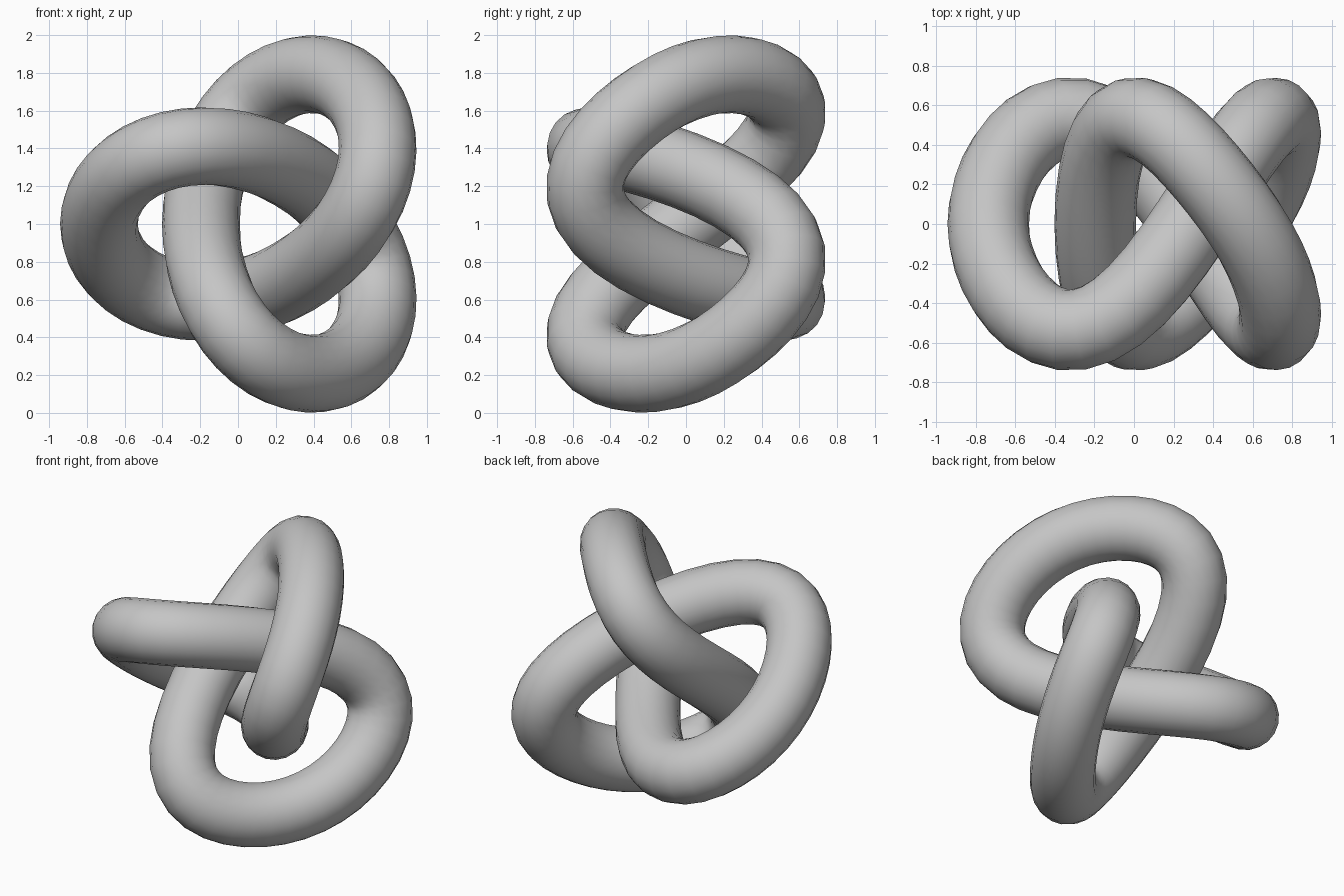
import bpy
from math import sin, cos, pi

cube = bpy.data.objects.get("Cube")
if cube:
    bpy.data.objects.remove(cube, do_unlink=True)

# Grey material
grey = bpy.data.materials.new("light_grey")
grey.use_nodes = True
colour = (0.56, 0.56, 0.56, 1)
grey.diffuse_color = colour
grey.node_tree.nodes["Principled BSDF"].inputs["Base Color"].default_value = colour

# Knot centreline: two planar harmonics plus a weave in depth
INNER, OUTER = 0.27, 0.595
DEPTH, LEAN = 0.524, 0.056
SHIFT, TUBE = 0.129, 0.206
POINTS = 90


def centre(t):
    return (SHIFT + INNER * cos(t) - OUTER * cos(2 * t),
            DEPTH * sin(3 * t) + LEAN * sin(6 * t),
            1 + INNER * sin(t) + OUTER * sin(2 * t))


# Closed curve with a round bevel forms the tube
curve = bpy.data.curves.new("knotted_tube", "CURVE")
curve.dimensions = "3D"
curve.twist_mode = "MINIMUM"
curve.bevel_depth = TUBE
curve.bevel_resolution = 8
spline = curve.splines.new("POLY")
spline.points.add(POINTS - 1)
spline.use_cyclic_u = True
spline.use_smooth = True
for i, point in enumerate(spline.points):
    point.co = (*centre(2 * pi * i / POINTS), 1)
curve.materials.append(grey)

knot = bpy.data.objects.new("knotted_tube", curve)
bpy.context.collection.objects.link(knot)
